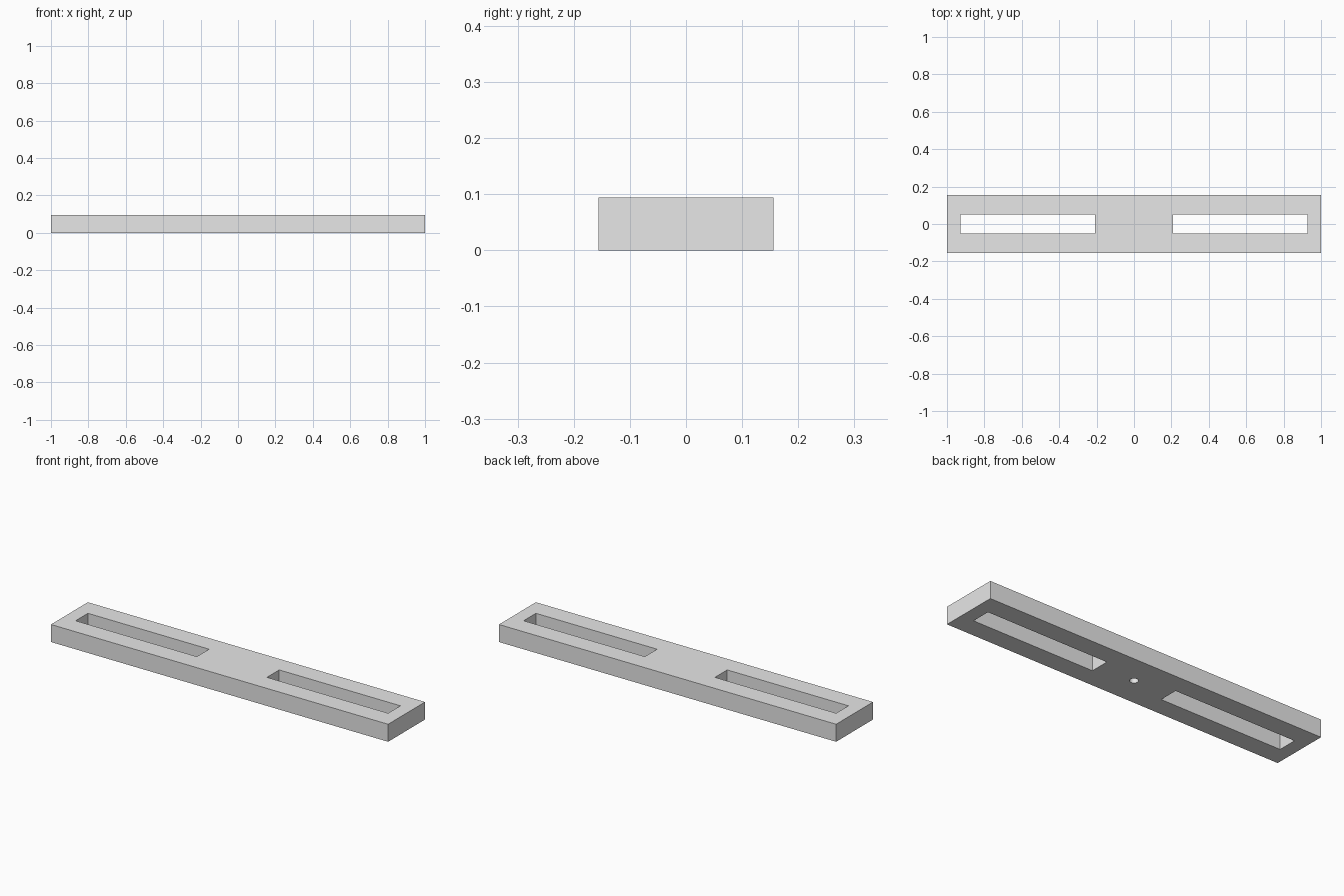
import bpy

if "Cube" in bpy.data.objects:
    bpy.data.objects.remove(bpy.data.objects["Cube"], do_unlink=True)

LENGTH, WIDTH, HEIGHT = 2.0, 0.3125, 0.094
SLOT_IN, SLOT_OUT, SLOT_WIDTH = 0.208, 0.927, 0.104
HOLE_RADIUS, HOLE_DEPTH = 0.021, 0.06

grey = bpy.data.materials.new("light_grey")
grey.use_nodes = True
grey.diffuse_color = (0.8, 0.8, 0.8, 1)
grey.node_tree.nodes["Principled BSDF"].inputs["Base Color"].default_value = (0.8, 0.8, 0.8, 1)


def box(name, size, location):
    bpy.ops.mesh.primitive_cube_add(size=1, location=location)
    obj = bpy.context.object
    obj.name = name
    obj.scale = size
    bpy.ops.object.transform_apply(location=False, rotation=False, scale=True)
    obj.data.materials.append(grey)
    return obj


def cut(target, cutter):
    cutter.hide_render = True
    cutter.display_type = 'WIRE'
    mod = target.modifiers.new(cutter.name, 'BOOLEAN')
    mod.operation = 'DIFFERENCE'
    mod.solver = 'EXACT'
    mod.object = cutter
    bpy.context.view_layer.objects.active = target
    bpy.ops.object.modifier_apply(modifier=mod.name)
    bpy.data.objects.remove(cutter, do_unlink=True)


# Flat rectangular bar
bar = box("slotted_bar", (LENGTH, WIDTH, HEIGHT), (0, 0, HEIGHT / 2))

# Long slot through each half
for side, label in ((-1, "right"), (1, "left")):
    centre = side * (SLOT_IN + SLOT_OUT) / 2
    cut(bar, box(label + "_slot_cutter", (SLOT_OUT - SLOT_IN, SLOT_WIDTH, HEIGHT * 3),
                 (centre, 0, HEIGHT / 2)))

# Blind screw hole in the middle of the underside
bpy.ops.mesh.primitive_cylinder_add(vertices=32, radius=HOLE_RADIUS,
                                    depth=HOLE_DEPTH * 2, location=(0, 0, 0))
hole = bpy.context.object
hole.name = "screw_hole_cutter"
hole.data.materials.append(grey)
cut(bar, hole)

# Smooth hole wall, crisp edges elsewhere
bpy.ops.object.select_all(action='DESELECT')
bar.select_set(True)
bpy.context.view_layer.objects.active = bar
bpy.ops.object.shade_smooth_by_angle()
